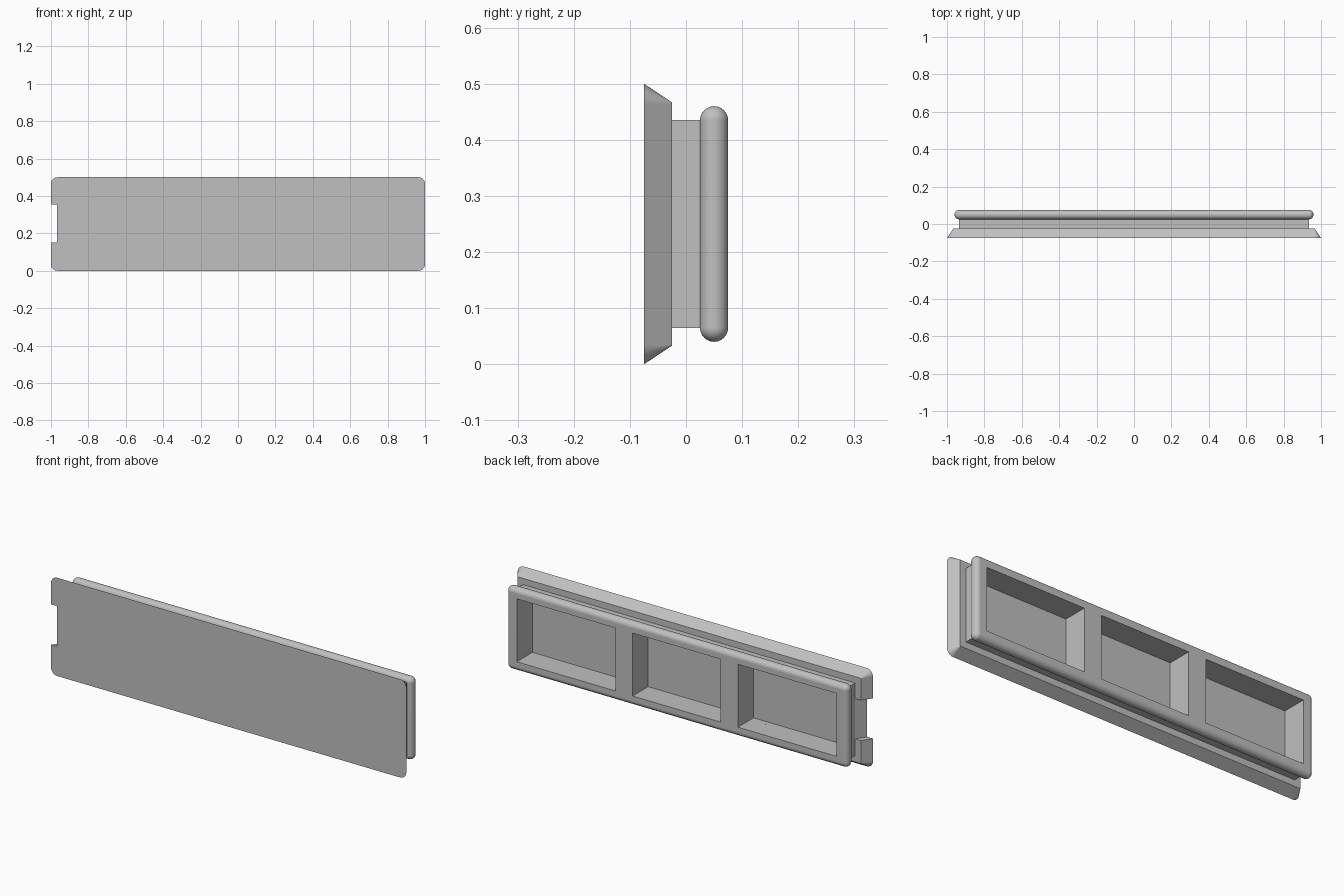
import bpy
import bmesh
from math import sin, cos, pi

cube = bpy.data.objects.get("Cube")
if cube:
    bpy.data.objects.remove(cube, do_unlink=True)

GREY = (0.53, 0.53, 0.53, 1)
grey = bpy.data.materials.new("plain grey")
grey.use_nodes = True
grey.diffuse_color = GREY
grey.node_tree.nodes["Principled BSDF"].inputs["Base Color"].default_value = GREY

MID = 0.25      # height of the centre line
CORNER = 8      # segments in each rounded corner


def outline(x0, x1, z0, z1, radius):
    """Rounded rectangle as (x, z) points."""
    points = []
    corners = ((x1, z1, -1, -1), (x0, z1, 1, -1), (x0, z0, 1, 1), (x1, z0, -1, 1))
    for quarter, (x, z, sx, sz) in enumerate(corners):
        for i in range(CORNER + 1):
            a = (quarter + i / CORNER) * pi / 2
            points.append((x + radius * (sx + cos(a)), z + radius * (sz + sin(a))))
    return points


def loft(name, rings):
    """Solid through rounded rectangles (y, x0, x1, z0, z1, radius) from front to back."""
    bm = bmesh.new()
    loops = [[bm.verts.new((x, y, z)) for x, z in outline(*rest)] for y, *rest in rings]
    bm.faces.new(loops[0])
    bm.faces.new(loops[-1])
    for a, b in zip(loops, loops[1:]):
        for i in range(len(a)):
            bm.faces.new((a[i - 1], a[i], b[i], b[i - 1]))
    bmesh.ops.remove_doubles(bm, verts=bm.verts, dist=1e-5)
    bmesh.ops.recalc_face_normals(bm, faces=bm.faces)
    mesh = bpy.data.meshes.new(name)
    bm.to_mesh(mesh)
    bm.free()
    mesh.materials.append(grey)
    obj = bpy.data.objects.new(name, mesh)
    bpy.context.collection.objects.link(obj)
    return obj


def centred(y, half_x, half_z, radius):
    return (y, -half_x, half_x, MID - half_z, MID + half_z, radius)


def select(obj):
    bpy.ops.object.select_all(action="DESELECT")
    obj.select_set(True)
    bpy.context.view_layer.objects.active = obj


def finish(obj, cutters):
    """Cut the openings, then smooth only the rounded areas."""
    select(obj)
    for cutter in cutters:
        mod = obj.modifiers.new("cut", "BOOLEAN")
        mod.operation = "DIFFERENCE"
        mod.solver = "EXACT"
        mod.object = cutter
        bpy.ops.object.modifier_apply(modifier=mod.name)
    bpy.ops.object.shade_smooth_by_angle(angle=pi / 6)
    mod = obj.modifiers.new("flat faces", "WEIGHTED_NORMAL")
    mod.keep_sharp = True


# Front plate with sloping edges
plate = loft("front_plate", [centred(-0.075, 1, 0.25, 0.035),
                             centred(-0.025, 0.967, 0.217, 0.002)])

# Core block between plate and rim
core = loft("core_block", [centred(y, 0.935, 0.185, 0) for y in (-0.025, 0.025)])

# Back panel with a half-round edge
R = 0.025
rim = []
for i in range(13):
    a = (i / 12 - 0.5) * pi
    r = R * cos(a)
    rim.append(centred(0.05 + R * sin(a), 0.935 + r, 0.185 + r, r))
panel = loft("back_panel", rim)

# Three pockets open to the back
pockets = [loft("pocket_cutter", [(y, x0, x1, 0.09, 0.41, 0) for y in (-0.05, 0.1)])
           for x0, x1 in ((-0.9, -0.345), (-0.248, 0.248), (0.345, 0.9))]

# End notch with a sloping floor
notch = loft("notch_cutter", [(y, -1.1, -0.967 + 0.64 * (y + 0.075), 0.15, 0.355, 0)
                              for y in (-0.1, 0)])

finish(plate, pockets + [notch])
finish(core, pockets)
finish(panel, pockets)

for cutter in pockets + [notch]:
    bpy.data.objects.remove(cutter, do_unlink=True)
